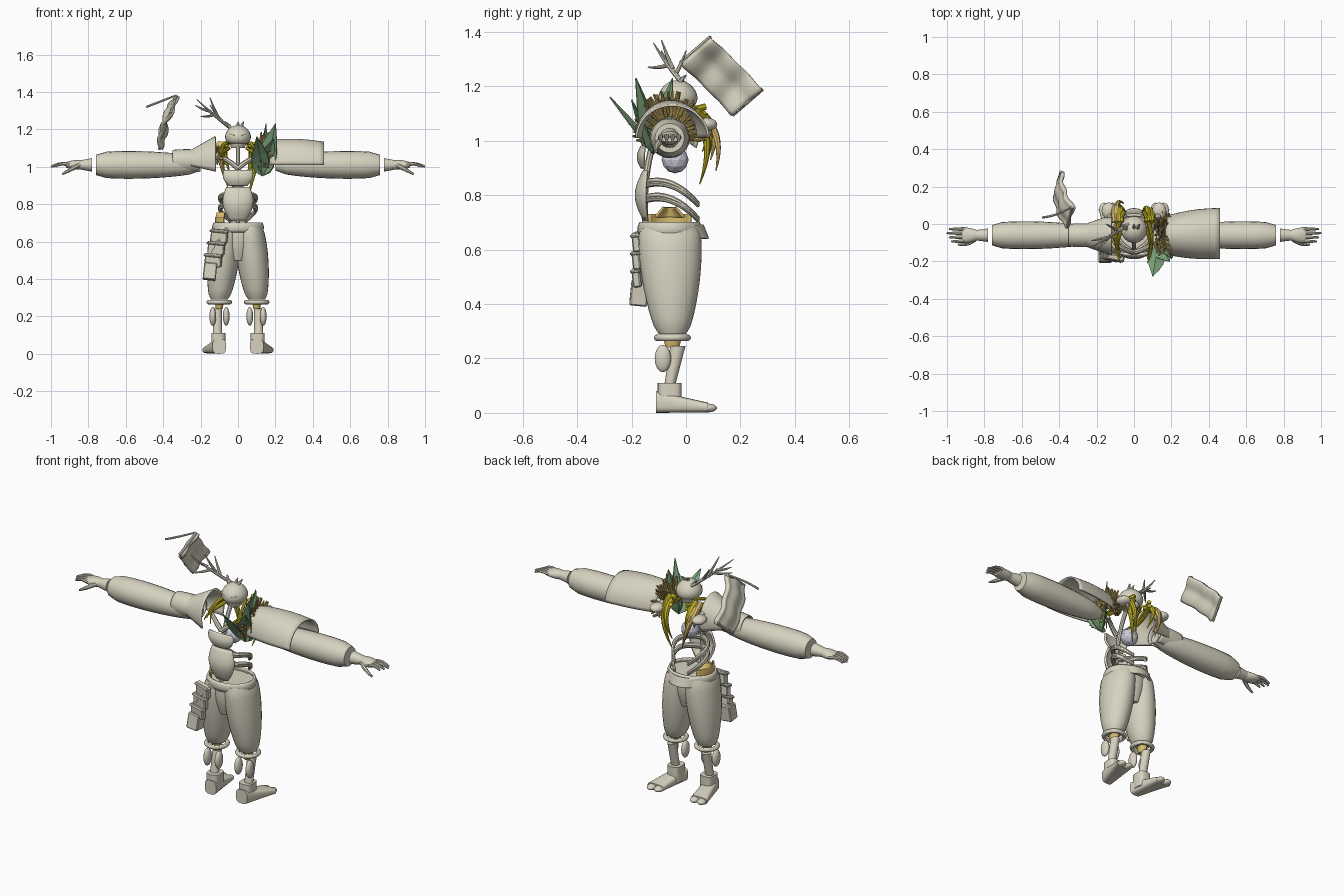
import bpy
import bmesh
import random
from math import sin, cos, pi, radians, copysign
from mathutils import Vector

random.seed(4)
default_cube = bpy.data.objects.get("Cube")
if default_cube:
    bpy.data.objects.remove(default_cube)


def material(name, *rgb):
    mat = bpy.data.materials.new(name)
    mat.use_nodes = True
    mat.diffuse_color = (*rgb, 1)
    mat.node_tree.nodes["Principled BSDF"].inputs["Base Color"].default_value = (*rgb, 1)
    return mat


BONE = material("bone", 0.68, 0.65, 0.53)
GREEN = material("leaf green", 0.2, 0.37, 0.2)
YELLOW = material("olive yellow", 0.6, 0.5, 0.02)
TAN = material("tan gold", 0.69, 0.5, 0.15)
STRAW = material("straw", 0.5, 0.34, 0.1)
PALE = material("pale lavender", 0.6, 0.6, 0.7)

# Shared centre lines of the body
MID = -0.06
BACK = -0.15
ARM = 1.01
HEAD = -0.03


def make_active(ob):
    bpy.ops.object.select_all(action="DESELECT")
    ob.select_set(True)
    bpy.context.view_layer.objects.active = ob


def finish(name, bm, mat, soft=True, thick=0):
    bmesh.ops.recalc_face_normals(bm, faces=bm.faces)
    mesh = bpy.data.meshes.new(name)
    bm.to_mesh(mesh)
    bm.free()
    mesh.materials.append(mat)
    ob = bpy.data.objects.new(name, mesh)
    bpy.context.collection.objects.link(ob)
    if soft:
        make_active(ob)
        bpy.ops.object.shade_smooth_by_angle(angle=radians(40))
    if thick:
        modifier = ob.modifiers.new("thickness", "SOLIDIFY")
        modifier.thickness, modifier.offset = thick, 0
    return ob


def shell(name, axis, start, end, size, end_size=None, mat=BONE, swell=0, power=1,
          arc=None, square=1, thick=0, sides=20, steps=10):
    """Tapered, swelling body between two points; an arc in degrees leaves it open."""
    start, end = Vector(start), Vector(end)
    size, end_size = Vector(size), Vector(end_size or size)
    u, v = {"X": (1, 2), "Y": (0, 2), "Z": (0, 1)}[axis]
    first, last = arc or (0, 360)
    count = sides + 1 if arc else sides
    bm = bmesh.new()
    rows = []
    for step in range(steps + 1):
        t = step / steps
        extra = swell * max(sin(pi * t), 0) ** power
        wide, high = size.lerp(end_size, t)
        row = []
        for i in range(count):
            a = radians(first + (last - first) * i / sides)
            point = start.lerp(end, t)
            point[u] += (wide + extra) * copysign(abs(cos(a)) ** square, cos(a))
            point[v] += (high + extra) * copysign(abs(sin(a)) ** square, sin(a))
            row.append(bm.verts.new(point))
        rows.append(row)
    for low, top in zip(rows, rows[1:]):
        for i in range(sides):
            j = (i + 1) % count
            bm.faces.new((low[i], low[j], top[j], top[i]))
    if not thick:
        bm.faces.new(rows[0])
        bm.faces.new(rows[-1])
    return finish(name, bm, mat, True, thick)


def branch(name, start, end, bend=(0, 0, 0), thick=0.01, thin=0.002, mat=BONE):
    """Tapered round rod from start to end, pulled sideways by bend."""
    start, end = Vector(start), Vector(end)
    curve = bpy.data.curves.new(name, "CURVE")
    curve.dimensions = "3D"
    curve.bevel_depth, curve.bevel_resolution, curve.use_fill_caps = 1, 2, True
    curve.resolution_u = 8
    spline = curve.splines.new("NURBS")
    spline.points.add(2)
    spline.use_endpoint_u, spline.order_u = True, 3
    path = (start, (start + end) / 2 + Vector(bend), end)
    for point, place, radius in zip(spline.points, path, (thick, thick, thin)):
        point.co, point.radius = (*place, 1), radius
    curve.materials.append(mat)
    ob = bpy.data.objects.new(name, curve)
    bpy.context.collection.objects.link(ob)
    make_active(ob)
    bpy.ops.object.convert(target="MESH")
    bpy.ops.object.shade_smooth_by_angle(angle=radians(40))


def ball(name, place, scale):
    bm = bmesh.new()
    bmesh.ops.create_uvsphere(bm, u_segments=20, v_segments=12, radius=1)
    bmesh.ops.scale(bm, vec=scale, verts=bm.verts)
    finish(name, bm, BONE).location = place


def box(name, place, size, turn=(0, 0, 0), bevel=0.005):
    bm = bmesh.new()
    bmesh.ops.create_cube(bm, size=1)
    bmesh.ops.scale(bm, vec=size, verts=bm.verts)
    ob = finish(name, bm, BONE, False)
    ob.location, ob.rotation_euler = place, turn
    ob.modifiers.new("soft edges", "BEVEL").width = bevel


def leaf(name, base, tip, width, side):
    """Folded pointed blade with a raised midrib."""
    base, tip, side = Vector(base), Vector(tip), Vector(side).normalized()
    up = (tip - base).cross(side).normalized()
    bm = bmesh.new()
    rows = []
    for step in range(7):
        t = step / 6
        half = width * max(sin(pi * t ** 0.7), 0.03)
        spine = base.lerp(tip, t) + up * half / 3
        rows.append([bm.verts.new(spine + side * half * k - up * half * abs(k) / 3) for k in (-1, 0, 1)])
    for low, top in zip(rows, rows[1:]):
        for i in (0, 1):
            bm.faces.new((low[i], low[i + 1], top[i + 1], top[i]))
    finish(name, bm, GREEN, False, 0.004)


for s, side in ((-1, "right"), (1, "left")):
    # Sleeve, palm and fingers
    shell(side + "_sleeve", "X", (s * 0.76, MID, ARM), (s * 0.2, MID, ARM), (0.054, 0.054), (0.03, 0.03), swell=0.03, power=0.4)
    shell(side + "_wrist", "X", (s * 0.78, MID, ARM), (s * 0.84, MID, ARM), (0.036, 0.036), (0.028, 0.025))
    shell(side + "_palm", "X", (s * 0.84, MID, ARM), (s * 0.92, MID, ARM), (0.028, 0.025), (0.04, 0.014), swell=0.005)
    for i in range(4):
        y = MID + (i - 1.5) * 0.022
        branch(side + "_finger", (s * 0.9, y, ARM), (s * (1 - abs(i - 2) * 0.012), y, ARM - 0.01), (0, 0, 0.02), 0.01, 0.005)
    branch(side + "_thumb", (s * 0.85, MID - 0.02, ARM), (s * 0.94, MID - 0.05, ARM - 0.05), (0, -0.02, 0), 0.013, 0.005)

    # Trouser leg and cuff ring
    shell(side + "_trouser_leg", "Z", (s * 0.06, MID, 0.68), (s * 0.1, MID + 0.01, 0.29), (0.066, 0.105), (0.045, 0.05),
          swell=0.028, power=0.5, sides=24, steps=14)
    bpy.ops.mesh.primitive_torus_add(location=(s * 0.1, MID + 0.01, 0.276), major_radius=0.056, minor_radius=0.012)
    ring = bpy.context.object
    ring.name = side + "_cuff_ring"
    ring.data.materials.append(BONE)
    bpy.ops.object.shade_smooth_by_angle()

    # Lower leg and two-toed foot
    shell(side + "_knee", "Z", (s * 0.1, MID + 0.01, 0.24), (s * 0.1, MID + 0.01, 0.28), (0.018, 0.025), (0.025, 0.035), mat=TAN)
    for x in (0.063, 0.135):
        ball(side + "_calf_plate", (s * x, MID - 0.025, 0.2), (0.018, 0.03, 0.05))
    shell(side + "_shin", "Z", (s * 0.11, MID, 0.1), (s * 0.11, MID + 0.03, 0.245), (0.024, 0.02), (0.024, 0.028))
    shell(side + "_ankle", "Z", (s * 0.105, MID, 0.02), (s * 0.105, MID, 0.11), (0.038, 0.044), square=0.6)
    shell(side + "_foot", "Y", (s * 0.1, -0.11, 0.04), (s * 0.14, 0.08, 0.02), (0.036, 0.04), (0.05, 0.018), square=0.6)
    for x in (0.115, 0.16):
        ball(side + "_toe", (s * x, 0.08, 0.018), (0.025, 0.034, 0.016))

    # Ribs, collar bone and chest lobe
    for z in (0.79, 0.845):
        for drop in (0, 0.009):
            branch(side + "_rib", (0, BACK, z - drop), (s * 0.04, 0.045, z - 0.075 - drop), (s * 0.15, 0, 0.07), 0.012, 0.007)
    branch(side + "_collar_bone", (0, BACK, 0.99), (s * 0.1, -0.1, 1.05), (0, -0.02, 0.02), 0.014, 0.01)
    ball(side + "_chest_lobe", (s * 0.135, 0.07, 1.06), (0.038, 0.045, 0.025))
    branch(side + "_chest_spike", (s * 0.13, 0.03, 1.08), (s * 0.11, 0.08, ARM), (0, 0.05, 0), 0.015)

    # Horn loops running forward over each side of the neck
    for lift in (0, 0.025):
        branch(side + "_neck_loop", (s * 0.05, 0.07, 1.1 + lift), (s * 0.07, -0.21 + lift, 1.06), (s * 0.07, -0.02, lift - 0.03),
               0.012, mat=YELLOW)
    branch(side + "_neck_feather", (s * 0.05, 0, 1.13), (s * 0.07, BACK, ARM), (s * 0.05, -0.04, 0.05), mat=YELLOW)
    box(side + "_brow", (s * 0.03, HEAD - 0.056, 1.17), (0.035, 0.012, 0.01), (0, s * -0.2, s * 0.5), 0.003)

# Hanging horns of the necklace
for x, depth, drop, mat in ((0.09, 0.05, 0.84, YELLOW), (0.07, 0.065, 0.9, YELLOW), (-0.07, 0.06, 0.96, YELLOW),
                            (-0.09, 0.11, 0.89, TAN), (-0.1, 0.09, 0.93, TAN)):
    branch("hanging_horn", (x, 0.01, 1.12), (x * 0.6, depth, drop), (x * 0.4, 0.09, 0.05), 0.018, mat=mat)

# Trouser seat, waistband, flap and lining
shell("trouser_seat", "Z", (0, MID, 0.5), (0, MID, 0.68), (0.05, 0.08), (0.12, 0.104), swell=0.012)
shell("waistband", "Z", (0, MID, 0.65), (0, MID, 0.7), (0.126, 0.106), swell=0.008, thick=0.01, sides=28, steps=4)
shell("belt_flap", "Z", (0, MID, 0.64), (0, MID, 0.69), (0.11, 0.14), (0.125, 0.12), arc=(35, 145), thick=0.01)
shell("waist_lining", "Z", (0, MID, 0.68), (0, MID, 0.73), (0.118, 0.1), mat=TAN, arc=(130, 230), thick=0.008)
shell("lining_peak", "Z", (0, MID, 0.72), (0, MID, 0.755), (0.118, 0.07), (0.11, 0.03), mat=TAN, arc=(130, 230), thick=0.008)

# Back plates, spine and chest orb
shell("lower_back_plate", "Z", (0, -0.14, 0.71), (0, -0.14, 0.89), (0.035, 0.012), (0.06, 0.012), swell=0.03,
      arc=(190, 350), thick=0.012)
shell("upper_back_plate", "Z", (0, BACK, 0.9), (0, BACK, 0.98), (0.045, 0.01), (0.075, 0.01), swell=0.015,
      arc=(190, 350), thick=0.012)
branch("spine", (0, BACK, 0.7), (0, MID, 1.12), (0, -0.06, 0.05), 0.012, 0.012)
bm = bmesh.new()
bmesh.ops.create_icosphere(bm, subdivisions=2, radius=0.05)
finish("chest_orb", bm, PALE, False).location = (0, -0.04, 0.93)

# Head, jaw, crown tufts and the single antler
shell("head", "Z", (0, HEAD, 1.12), (0, HEAD, 1.222), (0.035, 0.04), (0.01, 0.01), swell=0.045, power=0.5, sides=24, steps=14)
shell("jaw", "Z", (0, HEAD, 1.1), (0, HEAD, 1.14), (0.036, 0.045), (0.05, 0.06))
for x in (-0.07, 0, 0.03):
    branch("crown_tuft", (x / 2, HEAD, 1.2), (x, 0, 1.24), (0, 0, 0.01))
root, crown = Vector((-0.03, 0, 1.2)), Vector((-0.22, -0.12, 1.36))
branch("antler_beam", root, crown, (0.01, 0, -0.02))
for along, tip in ((0.3, (-0.15, 0, 1.33)), (0.4, (-0.15, -0.09, 1.37)), (0.5, (-0.2, -0.14, 1.27)), (0.6, (-0.23, -0.09, 1.33))):
    branch("antler_tine", root.lerp(crown, along), tip, (0, 0, -0.01), 0.008)

# Shoulder cape and the opposite flared guards
shell("shoulder_cape", "X", (0.17, MID, ARM), (0.46, -0.05, ARM), (0.1, 0.13), (0.132, 0.12), swell=0.01,
      arc=(0, 180), thick=0.008, sides=24)
shell("arm_guard", "X", (-0.35, MID, 1.03), (-0.2, MID, 1.03), (0.056, 0.056), swell=0.004, arc=(-70, 250), thick=0.008)
shell("shoulder_guard", "X", (-0.26, MID, 1.03), (-0.12, MID, 1.03), (0.055, 0.05), (0.105, 0.13), arc=(-25, 205), thick=0.01)

# Straw fringe fanned around the cape opening
for i in range(80):
    angle = radians(random.uniform(-10, 190))
    outward = Vector((0, cos(angle) * 0.8, sin(angle)))
    hub = Vector((random.uniform(0.11, 0.17), MID, 1.02))
    lean = Vector((random.uniform(0, 0.04), 0, 0))
    branch("fringe_straw", hub + outward * 0.07, hub + lean + outward * random.uniform(0.13, 0.17), thick=0.007,
           thin=0.004, mat=random.choice((STRAW, TAN)))

# Shoulder leaves
for tip, width, facing in (((0.1, -0.28, 1.16), 0.05, (3, -1, 1)), ((0.2, -0.185, 1.23), 0.055, (2, -1, -1)),
                           ((0.19, -0.2, 1.15), 0.05, (2, 1, -1)), ((0.15, -0.05, 1.23), 0.04, (1, 2, 0))):
    leaf("shoulder_leaf", (0.13, -0.12, 0.95), tip, width, facing)

# Stepped pouches, hanging flap and strap on the right hip
for i in range(3):
    x, z = -0.1 - i * 0.016, 0.63 - i * 0.065
    box("hip_pouch", (x, -0.175, z), (0.09, 0.03, 0.07), (0.1, 0.1, -0.2))
    box("pouch_lid", (x, -0.177, z + 0.025), (0.1, 0.04, 0.015), (0.1, 0.1, -0.2))
box("hanging_flap", (-0.15, -0.172, 0.44), (0.07, 0.065, 0.09), (-0.1, 0.1, 0))
branch("hip_strap", (-0.05, BACK, 0.69), (-0.17, BACK, 0.5), (0, -0.07, 0), 0.008, 0.008)

# Floating folded banner, its rods and hanging stick
corner = Vector((-0.36, -0.02, 1.285))
along, across = Vector((-0.06, 0.19, -0.19)), Vector((0.03, 0.11, 0.095))
normal = along.cross(across).normalized()
bm = bmesh.new()
bmesh.ops.create_grid(bm, x_segments=18, y_segments=12, size=0.5)
for vert in bm.verts:
    s, t = vert.co.x + 0.5, vert.co.y + 0.5
    wave = 0.006 * sin(s * 14 + t) + 0.005 * sin(t * 9) - 0.02 * sin(pi * s)
    vert.co = corner + along * s + across * t + normal * wave
finish("banner_cloth", bm, BONE, True, 0.022)
for edge in (corner, corner + along):
    branch("banner_rod", edge, edge + across, thick=0.008, thin=0.008)
branch("banner_stick", (-0.49, 0.035, 1.32), (-0.335, 0.09, 1.38), (0, -0.02, 0), 0.006, 0.005)
